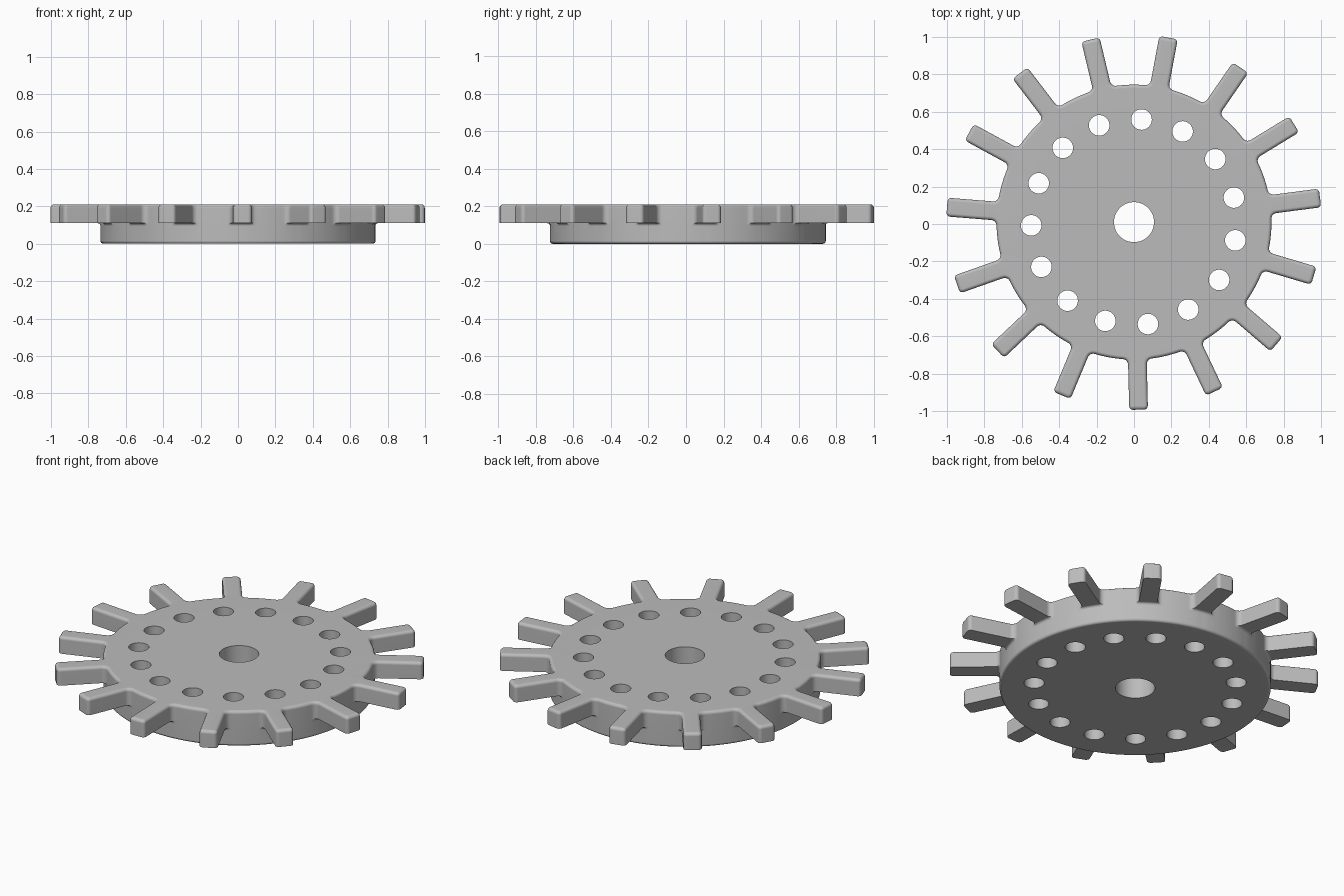
import bpy, bmesh
from math import sin, cos, pi, radians, atan2, sqrt, hypot

cube = bpy.data.objects.get("Cube")
if cube:
    bpy.data.objects.remove(cube)

TEETH = 15
PITCH = 2 * pi / TEETH
TOOTH_START, HOLE_START = radians(7.4), radians(13.8)
R_TIP, R_DISC, HALF_W = 1.003, 0.735, 0.05
ROOT_FILLET, TIP_FILLET = 0.03, 0.02
TOP, TOOTH_BOTTOM = 0.21, 0.11
TOP_ROUND, LOW_ROUND = 0.018, 0.015
CENTRE_Y = 0.01


def arc(cx, cy, r, a0, a1, n):
    return [(cx + r * cos(a0 + (a1 - a0) * k / n),
             cy + r * sin(a0 + (a1 - a0) * k / n)) for k in range(n + 1)]


def outline(inset):
    """Toothed outline with filleted roots and tips, moved inward by inset."""
    r, f, c = R_DISC - inset, ROOT_FILLET + inset, TIP_FILLET - inset
    fy = HALF_W + ROOT_FILLET
    fx = sqrt((R_DISC + ROOT_FILLET) ** 2 - fy ** 2)
    a = atan2(fy, fx)
    tip = arc(R_TIP - TIP_FILLET, HALF_W - TIP_FILLET, c, 0, pi / 2, 4)
    root = arc(fx, fy, f, -pi / 2, a - pi, 5)
    valley = arc(0, 0, r, a, PITCH - a, 10)[1:-1]
    half = tip + root
    tooth = [(x, -y) for x, y in reversed(half)] + half + valley
    pts = []
    for k in range(TEETH):
        t = TOOTH_START + k * PITCH
        pts += [(x * cos(t) - y * sin(t), x * sin(t) + y * cos(t)) for x, y in tooth]
    return pts


def limit(pts, radius):
    """Pull points beyond the radius back onto the circle."""
    out = []
    for x, y in pts:
        s = min(1, radius / hypot(x, y))
        out.append((x * s, y * s))
    return out


bm = bmesh.new()


def ring(pts, z):
    return [bm.verts.new((x, y + CENTRE_Y, z)) for x, y in pts]


def skin(a, b):
    n = len(a)
    for i in range(n):
        bm.faces.new((a[i], a[(i + 1) % n], b[(i + 1) % n], b[i]))


# Outer skin from the underside of the disc up to the rounded top rim
full = outline(0)
rings = []
for k in range(5):
    t = pi / 2 * k / 4
    rings.append(ring(limit(full, R_DISC - LOW_ROUND * (1 - sin(t))),
                      LOW_ROUND * (1 - cos(t))))
# small fillet between drum and tooth undersides
for k in range(4):
    t = pi / 2 * k / 3
    rings.append(ring(limit(full, R_DISC + 0.015 * (1 - cos(t))),
                      TOOTH_BOTTOM - 0.015 * (1 - sin(t))))
rings.append(ring(full, TOOTH_BOTTOM))
for k in range(5):
    t = pi / 2 * k / 4
    rings.append(ring(outline(TOP_ROUND * (1 - cos(t))),
                      TOP - TOP_ROUND * (1 - sin(t))))
for a, b in zip(rings, rings[1:]):
    skin(a, b)

# Bore and ring of through holes
holes = [(0, 0, 0.107, 48)]
for k in range(TEETH):
    t = HOLE_START + k * PITCH
    holes.append((0.55 * cos(t), 0.55 * sin(t), 0.055, 32))
for x, y, r, n in holes:
    pts = arc(x, y, r, 0, 2 * pi, n)[:-1]
    skin(ring(pts, TOP), ring(pts, 0))

bmesh.ops.remove_doubles(bm, verts=bm.verts, dist=0.0002)

# Flat faces around the holes
for z in (TOP, 0):
    rim = [e for e in bm.edges if e.is_boundary
           and all(abs(v.co.z - z) < 1e-4 for v in e.verts)]
    bmesh.ops.triangle_fill(bm, edges=rim, use_beauty=True,
                            normal=(0, 0, 1 if z else -1))
bmesh.ops.recalc_face_normals(bm, faces=bm.faces)

mesh = bpy.data.meshes.new("toothed_disc")
bm.to_mesh(mesh)
bm.free()
disc = bpy.data.objects.new("toothed_disc", mesh)
bpy.context.collection.objects.link(disc)

# Plain grey
grey = bpy.data.materials.new("plain_grey")
grey.use_nodes = True
colour = (0.5, 0.5, 0.5, 1)
grey.diffuse_color = colour
grey.node_tree.nodes["Principled BSDF"].inputs["Base Color"].default_value = colour
mesh.materials.append(grey)

bpy.context.view_layer.objects.active = disc
disc.select_set(True)
bpy.ops.object.shade_smooth_by_angle(angle=radians(35))
weighted = disc.modifiers.new("even_shading", 'WEIGHTED_NORMAL')
weighted.keep_sharp = True
